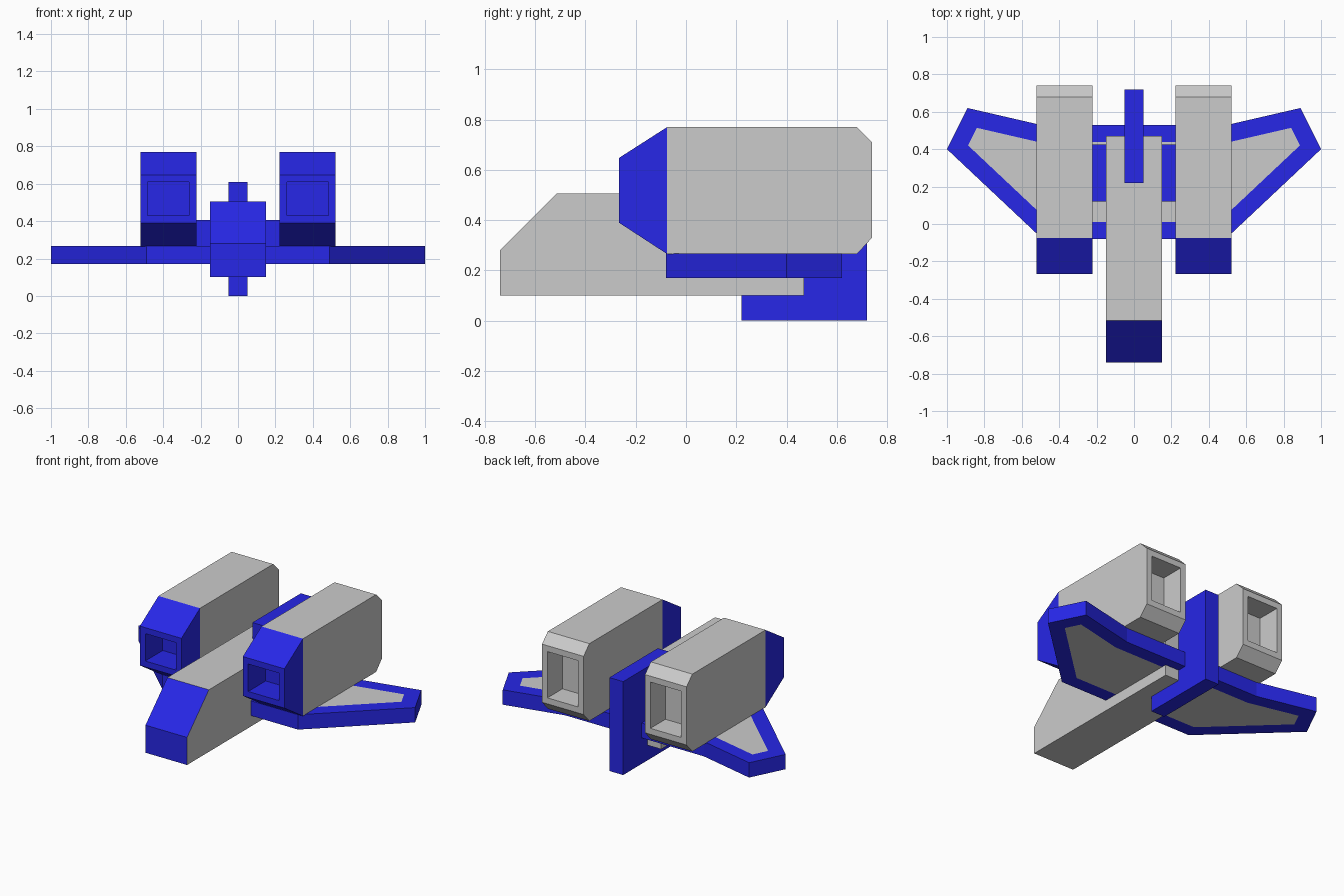
import bpy
import bmesh
from mathutils import Vector

if "Cube" in bpy.data.objects:
    bpy.data.objects.remove(bpy.data.objects["Cube"])

blue = bpy.data.materials.new("blue_paint")
blue.diffuse_color = (0.02, 0.02, 0.8, 1)
blue.use_nodes = True
blue.node_tree.nodes["Principled BSDF"].inputs["Base Color"].default_value = blue.diffuse_color
grey = bpy.data.materials.new("grey_hull")
grey.diffuse_color = (0.8, 0.8, 0.8, 1)
grey.use_nodes = True
grey.node_tree.nodes["Principled BSDF"].inputs["Base Color"].default_value = grey.diffuse_color


def prism(points, offset):
    """Closed prism from a flat outline swept along an offset."""
    bm = bmesh.new()
    face = bm.faces.new([bm.verts.new(p) for p in points])
    new = bmesh.ops.extrude_face_region(bm, geom=[face], use_keep_orig=True)
    verts = [g for g in new["geom"] if isinstance(g, bmesh.types.BMVert)]
    bmesh.ops.translate(bm, verts=verts, vec=offset)
    bmesh.ops.recalc_face_normals(bm, faces=bm.faces)
    return bm


def side_prism(profile, x0, x1):
    return prism([(x0, y, z) for y, z in profile], Vector((x1 - x0, 0, 0)))


def finish(bm, name, is_blue):
    bm.normal_update()
    for f in bm.faces:
        f.material_index = 1 if is_blue(f) else 0
    mesh = bpy.data.meshes.new(name)
    bm.to_mesh(mesh)
    bm.free()
    mesh.materials.append(grey)
    mesh.materials.append(blue)
    obj = bpy.data.objects.new(name, mesh)
    bpy.context.collection.objects.link(obj)
    return obj


def box(name, x, y0, y1, z0, z1):
    bm = side_prism([(y0, z0), (y1, z0), (y1, z1), (y0, z1)], -x, x)
    return finish(bm, name, lambda f: True)


# Fuselage with blue windscreen and nose
bm = side_prism([(-0.74, 0.10), (0.47, 0.10), (0.47, 0.505),
                 (-0.515, 0.505), (-0.74, 0.28)], -0.15, 0.15)
finish(bm, "fuselage", lambda f: f.normal.y < -0.3)

# Tail fin and the block joining fuselage to engines
box("tail_fin", 0.05, 0.22, 0.72, 0.0, 0.61)
box("engine_mount", 0.222, 0.12, 0.425, 0.265, 0.405)

# Wing: blue rim around flush grey panels above and below
half = [(0.49, -0.08), (1.0, 0.40), (0.89, 0.62), (0.50, 0.53)]
outline = half + [(-x, y) for x, y in reversed(half)]
bm = prism([(x, y, 0.17) for x, y in outline], Vector((0, 0, 0.097)))
caps = [f for f in bm.faces if abs(f.normal.z) > 0.9]
bmesh.ops.inset_individual(bm, faces=caps, thickness=0.092, use_even_offset=True)
finish(bm, "wing", lambda f: f not in caps)

# Engines: blue tapered intake, grey body, recessed openings at both ends
engine_profile = [(-0.267, 0.39), (-0.075, 0.265), (0.68, 0.265), (0.74, 0.33),
                  (0.74, 0.71), (0.68, 0.77), (-0.075, 0.77), (-0.267, 0.647)]
for side, name in ((1, "engine_right"), (-1, "engine_left")):
    bm = side_prism(engine_profile, side * 0.222, side * 0.522)
    bmesh.ops.bisect_plane(bm, geom=bm.verts[:] + bm.edges[:] + bm.faces[:],
                           plane_co=(0, -0.075, 0), plane_no=(0, 1, 0), dist=1e-4)
    bm.normal_update()
    for direction, depth in ((-1, 0.18), (1, 0.155)):
        end = next(f for f in bm.faces if f.normal.y * direction > 0.99)
        bmesh.ops.inset_individual(bm, faces=[end], thickness=0.039,
                                   use_even_offset=True)
        floor = bmesh.ops.extrude_discrete_faces(bm, faces=[end])["faces"][0]
        bmesh.ops.translate(bm, verts=floor.verts, vec=(0, -direction * depth, 0))
        bm.normal_update()
    finish(bm, name, lambda f: f.calc_center_median().y < -0.076)
